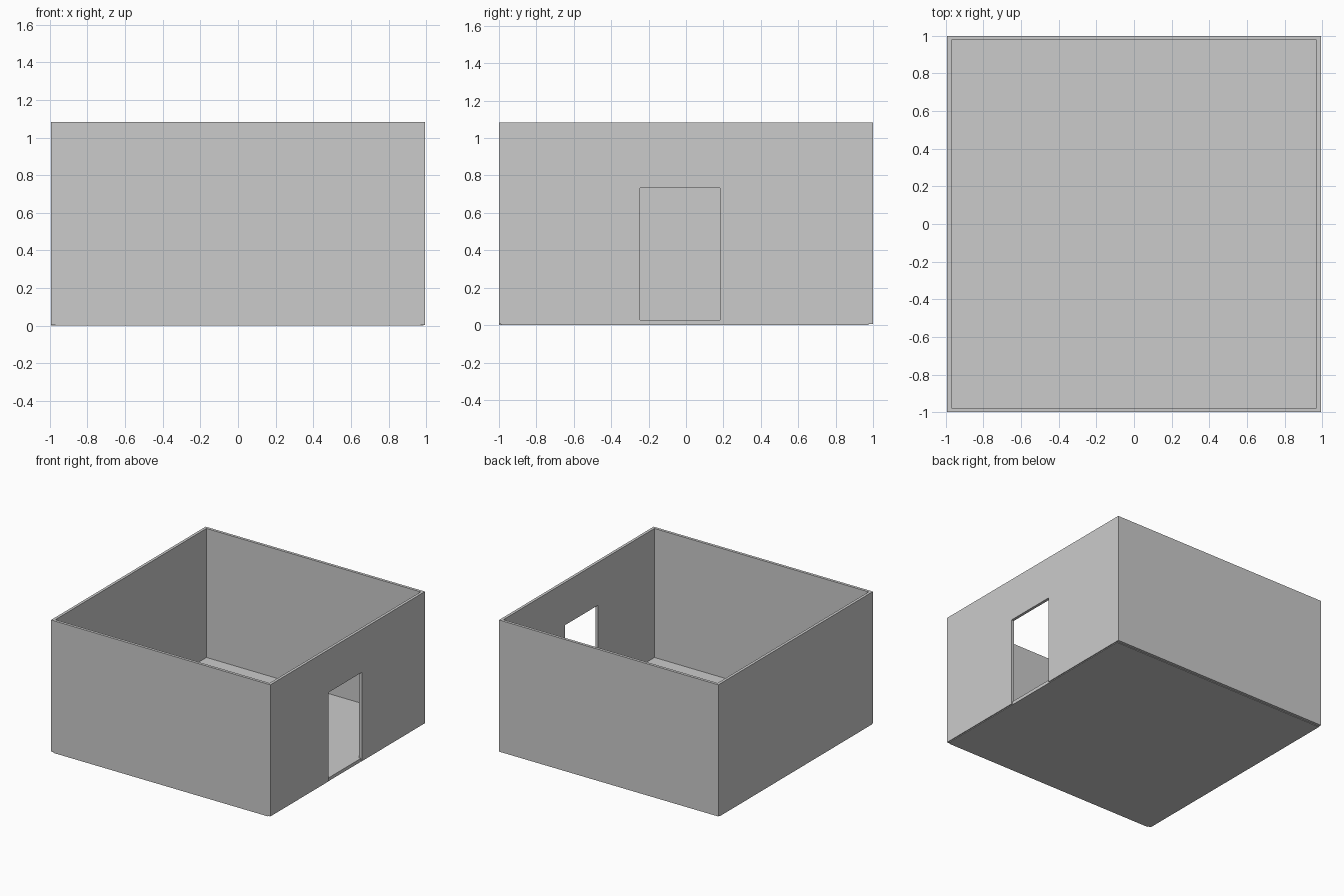
import bpy, bmesh
from mathutils import Matrix, Vector

if "Cube" in bpy.data.objects:
    bpy.data.objects.remove(bpy.data.objects["Cube"])

X, Y, H, T = 0.993, 1.0, 1.083, 0.023   # half width, half depth, height, wall thickness
B = 0.005                                # walls start just above the slab underside


def make(name, bm):
    mesh = bpy.data.meshes.new(name)
    bm.to_mesh(mesh)
    bm.free()
    obj = bpy.data.objects.new(name, mesh)
    bpy.context.collection.objects.link(obj)
    return obj


def box(name, lo, hi):
    lo, hi = Vector(lo), Vector(hi)
    bm = bmesh.new()
    bmesh.ops.create_cube(bm, size=1, matrix=Matrix.Translation((lo + hi) / 2)
                          @ Matrix.Diagonal((*(hi - lo), 1)))
    return make(name, bm)


# Floor slab, slightly inset along the back
box("floor", (-X, -Y + T / 2, 0), (X - 0.008, Y - T, 0.027))

# Plain walls
box("front_wall", (-X + T, -Y, 0), (X - T, -Y + T, H))
box("back_wall", (-X + T, Y - T, B), (X - T, Y, H))
box("left_wall", (-X, -Y + 0.002, B), (-X + T, Y, H))

# Right wall: a profile with a doorway notch, extruded through its thickness
d0, d1, top = -0.247, 0.183, 0.733
profile = [(-Y, B), (d0, B), (d0, top), (d1, top), (d1, B), (Y, B), (Y, H), (-Y, H)]
bm = bmesh.new()
face = bm.faces.new([bm.verts.new((X - T, y, z)) for y, z in profile])
ext = bmesh.ops.extrude_face_region(bm, geom=[face], use_keep_orig=True)
moved = [g for g in ext["geom"] if isinstance(g, bmesh.types.BMVert)]
bmesh.ops.translate(bm, verts=moved, vec=(T, 0, 0))
bmesh.ops.recalc_face_normals(bm, faces=bm.faces)
make("right_wall_with_doorway", bm)
